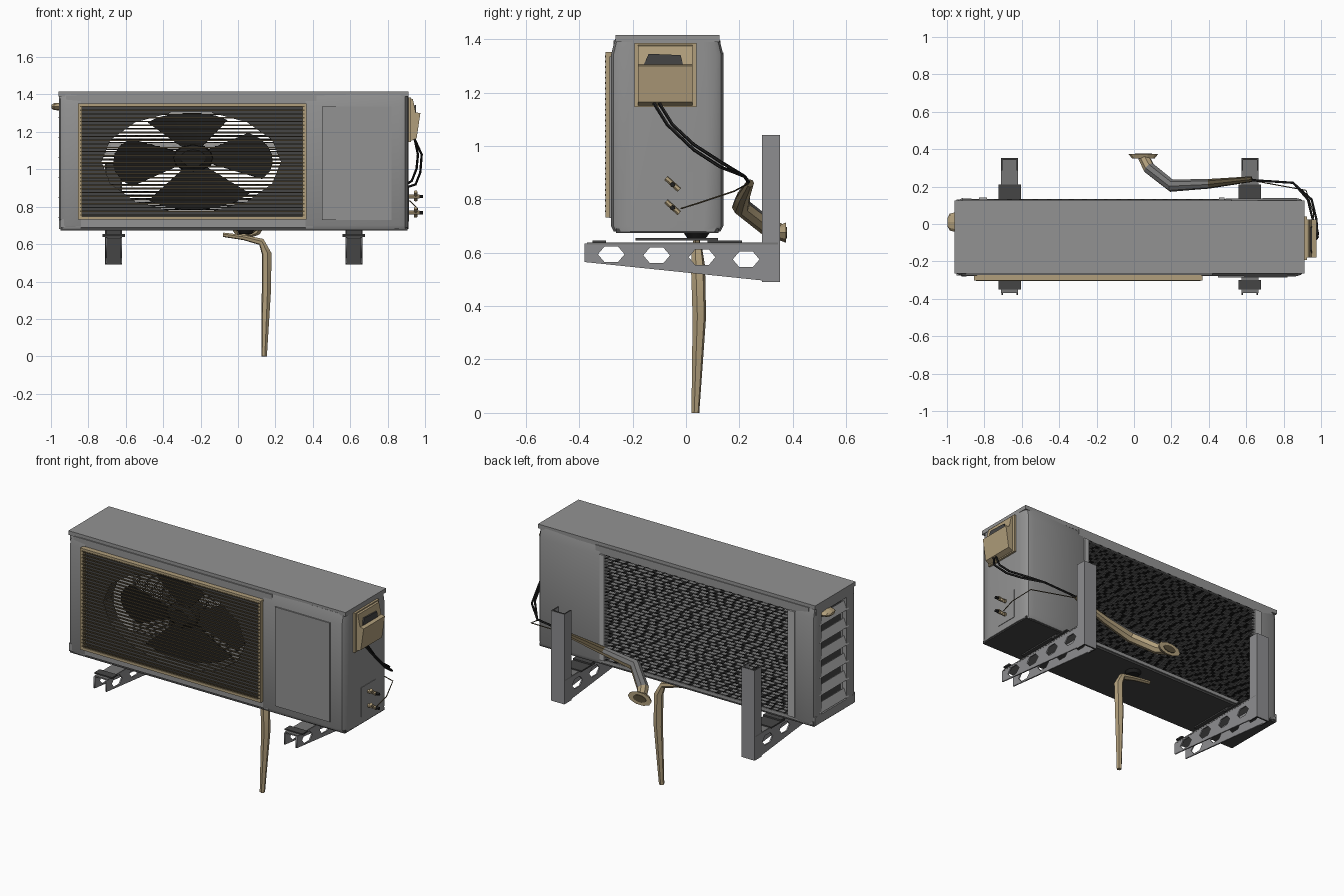
import bpy, bmesh, math, random
from math import cos, sin, pi, radians
from mathutils import Vector, Matrix

random.seed(4)
cube = bpy.data.objects.get("Cube")
if cube:
    bpy.data.objects.remove(cube, do_unlink=True)


def material(name, rgb):
    m = bpy.data.materials.new(name)
    m.use_nodes = True
    m.diffuse_color = (*rgb, 1)
    m.node_tree.nodes["Principled BSDF"].inputs["Base Color"].default_value = (*rgb, 1)
    return m


GREY = material("casing grey", (0.29, 0.29, 0.29))
STEEL = material("bracket steel", (0.27, 0.27, 0.28))
PALE = material("pale grey", (0.42, 0.42, 0.42))
DARK = material("dark grey", (0.06, 0.06, 0.06))
BLACK = material("black", (0.014, 0.014, 0.014))
TAN = material("tan plastic", (0.44, 0.345, 0.2))
BROWN = material("wire brown", (0.095, 0.074, 0.04))
FIN = material("fin grey", (0.18, 0.18, 0.18))


def finish(name, bm, mat, fix=True, smooth=False):
    if fix:
        bmesh.ops.recalc_face_normals(bm, faces=bm.faces)
    me = bpy.data.meshes.new(name)
    bm.to_mesh(me)
    bm.free()
    me.materials.append(mat)
    ob = bpy.data.objects.new(name, me)
    bpy.context.collection.objects.link(ob)
    if smooth:
        bpy.ops.object.select_all(action='DESELECT')
        ob.select_set(True)
        bpy.context.view_layer.objects.active = ob
        bpy.ops.object.shade_smooth_by_angle(angle=radians(35))
    return ob


def recolour(ob, mat, rule):
    """Give another colour to the faces that satisfy the rule."""
    ob.data.materials.append(mat)
    for p in ob.data.polygons:
        if rule(p.normal, p.center):
            p.material_index = len(ob.data.materials) - 1


def add_box(bm, lo, hi, tilt=None):
    lo, hi = Vector(lo), Vector(hi)
    mat = Matrix.Translation((lo + hi) / 2)
    if tilt:
        mat = mat @ tilt
    bmesh.ops.create_cube(bm, size=1, matrix=mat @ Matrix.Diagonal((*(hi - lo), 1)))


def boxes(name, mat, *spans):
    bm = bmesh.new()
    for lo, hi in spans:
        add_box(bm, lo, hi)
    return finish(name, bm, mat)


def loft(name, mat, rings, smooth=False):
    bm = bmesh.new()
    rows = [[bm.verts.new(p) for p in ring] for ring in rings]
    n = len(rows[0])
    for a, b in zip(rows, rows[1:]):
        for i in range(n):
            bm.faces.new((a[i], a[(i + 1) % n], b[(i + 1) % n], b[i]))
    bm.faces.new(rows[0])
    bm.faces.new(rows[-1])
    return finish(name, bm, mat, smooth=smooth)


def tube(name, mat, pts, radii, sides=6):
    pts = [Vector(p) for p in pts]
    if not isinstance(radii, (list, tuple)):
        radii = [radii] * len(pts)
    rings = []
    for i, (p, r) in enumerate(zip(pts, radii)):
        d = (pts[min(i + 1, len(pts) - 1)] - pts[max(i - 1, 0)]).normalized()
        u = d.cross(Vector((0.3, 1, 0.2))).normalized()
        v = d.cross(u)
        rings.append([p + r * (u * cos(2 * pi * k / sides) + v * sin(2 * pi * k / sides))
                      for k in range(sides)])
    return loft(name, mat, rings, smooth=True)


def plate(name, mat, outlines, depth, matrix):
    """Flat sheet with holes: first outline is the edge, the rest are cut out."""
    cu = bpy.data.curves.new(name, 'CURVE')
    cu.dimensions, cu.fill_mode, cu.extrude = '2D', 'BOTH', depth
    for pts in outlines:
        s = cu.splines.new('POLY')
        s.points.add(len(pts) - 1)
        for sp, p in zip(s.points, pts):
            sp.co = (p[0], p[1], 0, 1)
        s.use_cyclic_u = True
    tmp = bpy.data.objects.new(name + " outline", cu)
    bm = bmesh.new()
    bpy.context.collection.objects.link(tmp)
    me = bpy.data.meshes.new_from_object(tmp.evaluated_get(bpy.context.evaluated_depsgraph_get()))
    bm.from_mesh(me)
    bpy.data.objects.remove(tmp, do_unlink=True)
    bpy.data.meshes.remove(me)
    bmesh.ops.remove_doubles(bm, verts=bm.verts, dist=1e-5)
    bm.transform(matrix)
    return finish(name, bm, mat)


def ellipse(cx, cy, rx, ry, n):
    return [(cx + rx * cos(2 * pi * i / n), cy + ry * sin(2 * pi * i / n)) for i in range(n)]


def rect(x0, y0, x1, y1):
    return [(x0, y0), (x1, y0), (x1, y1), (x0, y1)]


XZ = Matrix(((1, 0, 0, 0), (0, 0, 1, 0), (0, 1, 0, 0), (0, 0, 0, 1)))
YZ = Matrix(((0, 0, 1, 0), (1, 0, 0, 0), (0, 1, 0, 0), (0, 0, 0, 1)))


def column(name, pts):
    """Casing section whose outer sides lean in at the top and bottom."""
    levels = ((0.68, 0.95), (0.70, 1), (1.34, 1), (1.40, 0.93))
    return loft(name, GREY, [[(x, (y + 0.07) * s - 0.07, z) for x, y in pts]
                             for z, s in levels], smooth=True)


# Casing: lid, base, machine compartment and end columns
boxes("lid", GREY, ((-0.96, -0.265, 1.39), (0.912, 0.125, 1.415)))
boxes("base_tray", DARK, ((-0.95, -0.262, 0.673), (0.905, 0.122, 0.69)))
boxes("base_rim", GREY, ((-0.95, -0.275, 0.69), (0.4, -0.262, 0.735)),
      ((-0.95, 0.12, 0.685), (0.5, 0.13, 0.705)), ((-0.958, -0.262, 0.68), (-0.948, 0.122, 0.73)))
column("compartment", [(0.362, -0.278), (0.86, -0.281), (0.893, -0.272), (0.908, -0.25), (0.912, -0.2),
                       (0.912, 0.07), (0.908, 0.115), (0.895, 0.132), (0.86, 0.14), (0.49, 0.135), (0.40, 0.09)])
column("front_end_column", [(-0.84, -0.278), (-0.92, -0.28), (-0.948, -0.265), (-0.958, -0.235),
                            (-0.958, -0.18), (-0.93, -0.18), (-0.84, -0.25)])
column("rear_end_column", [(-0.78, 0.13), (-0.92, 0.138), (-0.948, 0.122), (-0.958, 0.095),
                           (-0.958, 0.06), (-0.93, 0.06), (-0.78, 0.10)])
boxes("top_strips", GREY, ((-0.92, -0.272, 1.34), (0.42, -0.25, 1.395)),
      ((-0.92, 0.11, 1.345), (0.52, 0.13, 1.395)), ((-0.958, -0.25, 1.35), (-0.945, 0.11, 1.395)))
boxes("service_panel", GREY, ((0.45, -0.287, 0.73), (0.82, -0.279, 1.335)))
boxes("coil_edge_strips", PALE, ((0.455, 0.12, 0.705), (0.485, 0.141, 1.35)),
      ((-0.83, 0.12, 0.705), (-0.785, 0.141, 1.35)))

# Slatted end wall
bm = bmesh.new()
for i in range(6):
    z = 0.765 + i * 0.107
    add_box(bm, (-0.951, -0.2, z - 0.028), (-0.943, 0.08, z + 0.028), Matrix.Rotation(radians(20), 4, 'Y'))
finish("end_slats", bm, PALE)
boxes("end_wall_inner", DARK, ((-0.9, -0.22, 0.69), (-0.89, 0.1, 1.39)))
loft("end_handle", TAN, [[(x, y, z) for y, z in ellipse(0.01, 1.335, r, r * 0.4, 8)]
                         for x, r in ((-0.945, 0.055), (-0.985, 0.045), (-0.998, 0.022))])

# Fan board with oval opening, shroud and fan
CX, CZ, RX, RZ = -0.25, 1.04, 0.48, 0.27
plate("fan_board", DARK, [rect(-0.87, 0.715, 0.38, 1.36), ellipse(CX, CZ, RX, RZ, 14)], 0.004,
      Matrix.Translation((0, -0.255, 0)) @ XZ)
bm = bmesh.new()
rows = [[bm.verts.new((x, y, z)) for x, z in ellipse(CX, CZ, RX, RZ, 14)] for y in (-0.255, -0.18)]
for i in range(14):
    j = (i + 1) % 14
    bm.faces.new((rows[0][i], rows[0][j], rows[1][j], rows[1][i]))
finish("fan_shroud", bm, DARK)
HX, HZ = -0.24, 1.06
bm = bmesh.new()
for a0, a1, tip in ((-23, 42, 0.91), (64, 122, 0.97), (146, 216, 0.87), (238, 316, 0.95)):
    spans = []
    for k in range(7):
        t = k / 6
        a = radians(a0 + (a1 - a0) * t)
        reach = tip - 0.05 * abs(2 * t - 1) ** 3
        p = (CX + RX * reach * cos(a), -0.20 + 0.06 * t, CZ + RZ * reach * sin(a))
        q = (HX + 0.07 * cos(a), -0.19 + 0.03 * t, HZ + 0.05 * sin(a))
        spans.append((bm.verts.new(q), bm.verts.new(p)))
    for (a, b), (c, d) in zip(spans, spans[1:]):
        bm.faces.new((a, b, d, c))
fan = finish("fan_blades", bm, BLACK)
fan.modifiers.new("thickness", 'SOLIDIFY').thickness = 0.008
loft("fan_hub", BLACK, [[(x, y, z) for x, z in ellipse(HX, HZ, r * 1.5, r, 12)]
                        for y, r in ((-0.10, 0.075), (-0.2, 0.07), (-0.225, 0.045))], smooth=True)

# Front grille: frame and wires
GX0, GX1, GZ0, GZ1 = -0.855, 0.365, 0.732, 1.352
boxes("grille_frame", TAN,
      ((GX0, -0.302, GZ0), (GX1, -0.272, GZ0 + 0.016)), ((GX0, -0.302, GZ1 - 0.016), (GX1, -0.272, GZ1)),
      ((GX0, -0.302, GZ0), (GX0 + 0.02, -0.272, GZ1)), ((GX1 - 0.02, -0.302, GZ0), (GX1, -0.272, GZ1)))
boxes("grille_wires", BROWN, *[((GX0 + 0.01, -0.304, GZ0 + 0.02 * i), (GX1 - 0.01, -0.296, GZ0 + 0.02 * i + 0.007))
                               for i in range(1, 31)])

# Rear heat exchanger: rows of sloping fins with a rear lip, in broken lengths
bm = bmesh.new()
for r in range(35):
    x, z, shade = -0.795, 0.708 + r * 0.0188, r % 2
    while x < 0.46:
        w = min(random.uniform(0.012, 0.03) if shade else random.uniform(0.025, 0.05), 0.47 - x)
        rows = [[bm.verts.new((px, y, pz)) for px in (x, x + w)]
                for y, pz in ((0.105, z + 0.004), (0.133, z), (0.133, z + 0.006))]
        for (a, b), (c, d) in zip(rows, rows[1:]):
            bm.faces.new((a, b, d, c)).material_index = shade
        shade = 1 - shade
        x += w
coil = finish("coil_fins", bm, FIN, fix=False)
coil.data.materials.append(BLACK)

# Wall brackets with pierced arms, on both sides
for side, bx in (("right", -0.665), ("left", 0.62)):
    arm = [(-0.38, 0.565), (0.345, 0.49), (0.345, 0.635), (-0.38, 0.635)]
    holes = [ellipse(y, z, 0.05, 0.034, 6) for y, z in ((-0.28, 0.594), (-0.11, 0.59), (0.06, 0.583), (0.225, 0.575))]
    for n, dx in (("inner", -0.04), ("outer", 0.04)):
        plate(f"{side}_arm_{n}", STEEL, [arm] + holes, 0.004, Matrix.Translation((bx + dx, 0, 0)) @ YZ)
    boxes(f"{side}_arm_top", FIN, ((bx - 0.045, -0.37, 0.63), (bx + 0.045, 0.345, 0.638)))
    post = boxes(f"{side}_post", STEEL, ((bx - 0.045, 0.342, 0.49), (bx + 0.045, 0.352, 1.04)),
                 ((bx - 0.045, 0.285, 0.49), (bx - 0.037, 0.345, 1.04)),
                 ((bx + 0.037, 0.285, 0.49), (bx + 0.045, 0.345, 1.04)))
    recolour(post, DARK, lambda n, c: n.y < -0.5 or abs(n.z) > 0.5)
    boxes(f"{side}_feet", DARK, ((bx - 0.06, -0.35, 0.637), (bx + 0.06, -0.3, 0.645)),
          ((bx - 0.06, 0.08, 0.637), (bx + 0.06, 0.21, 0.645)),
          ((bx - 0.06, -0.19, 0.646), (bx + 0.06, 0.12, 0.655)))

# Electrical cover on the end wall: back plate and protruding lower part
boxes("cover_plate", TAN, ((0.905, -0.192, 1.145), (0.925, 0.04, 1.385)))
loft("cover_body", TAN, [[(x, y, z) for x, z in ((0.92, 1.15), (0.955, 1.165), (0.975, 1.3), (0.95, 1.305),
                                                 (0.935, 1.375), (0.92, 1.38))] for y in (-0.18, 0.025)])
loft("cover_handle", DARK, [[(x, y, z) for y, z in ((-0.16, 1.3), (-0.01, 1.3), (-0.02, 1.34), (-0.14, 1.345))]
                            for x in (0.944, 0.953)])

# Service valves
boxes("valve_plate", GREY, ((0.906, -0.115, 0.72), (0.915, 0.025, 0.9)))
for n, vz in (("upper", 0.855), ("lower", 0.768)):
    tube(f"{n}_valve", TAN, [(0.91, -0.05, vz), (0.97, -0.05, vz)], 0.011)
    tube(f"{n}_valve_stem", TAN, [(0.95, -0.075, vz + 0.025), (0.95, -0.025, vz - 0.02)], 0.01)
    tube(f"{n}_valve_nut", BLACK, [(0.965, -0.05, vz), (0.99, -0.05, vz)], 0.009)
tube("refrigerant_pipe", BROWN, [(0.955, -0.02, 0.765), (0.96, 0.06, 0.79), (0.92, 0.18, 0.83), (0.62, 0.235, 0.86)], 0.003)

# Power cables
for i in range(2):
    o = i * 0.02
    tube(f"cable_{i + 1}", BLACK, [(0.945, -0.12 + o, 1.16), (0.982 - o, -0.07 + o, 1.08), (0.975 - o, 0.03, 0.985 + o),
                                   (0.95 - o, 0.13, 0.92 + o), (0.85, 0.22, 0.885), (0.62, 0.235, 0.865)], 0.0065, 5)

# Wrapped pipe run to the wall, grey on its upper middle, brown on its thin end
wrap = tube("wrapped_pipe", TAN, [(0.05, 0.36, 0.675), (0.08, 0.3, 0.70), (0.2, 0.205, 0.775), (0.4, 0.215, 0.81),
                                  (0.63, 0.24, 0.86)], [0.03, 0.034, 0.034, 0.026, 0.015], 8)
recolour(wrap, FIN, lambda n, c: n.z > 0.2 and 0.09 < c.x < 0.4)
recolour(wrap, BROWN, lambda n, c: n.z > 0.2 and c.x > 0.4)
loft("wall_flange", TAN, [[(x, y, z) for x, z in ellipse(0.05, 0.675, r, r * 0.5, 10)]
                          for y, r in ((0.35, 0.06), (0.375, 0.08))])
loft("flange_opening", BROWN, [[(x, y, z) for x, z in ellipse(0.05, 0.675, 0.045, 0.022, 10)]
                               for y in (0.37, 0.378)])

# Drain outlet and hose
tube("drain_outlet", BLACK, [(0.04, 0.04, 0.69), (0.04, 0.04, 0.655)], [0.06, 0.035], 10)
tube("drain_hose", TAN, [(-0.08, 0.04, 0.65), (0.03, 0.04, 0.635), (0.125, 0.042, 0.612), (0.153, 0.045, 0.55),
                         (0.152, 0.05, 0.36), (0.14, 0.035, 0.0)], [0.012, 0.014, 0.02, 0.027, 0.026, 0.015], 6)
